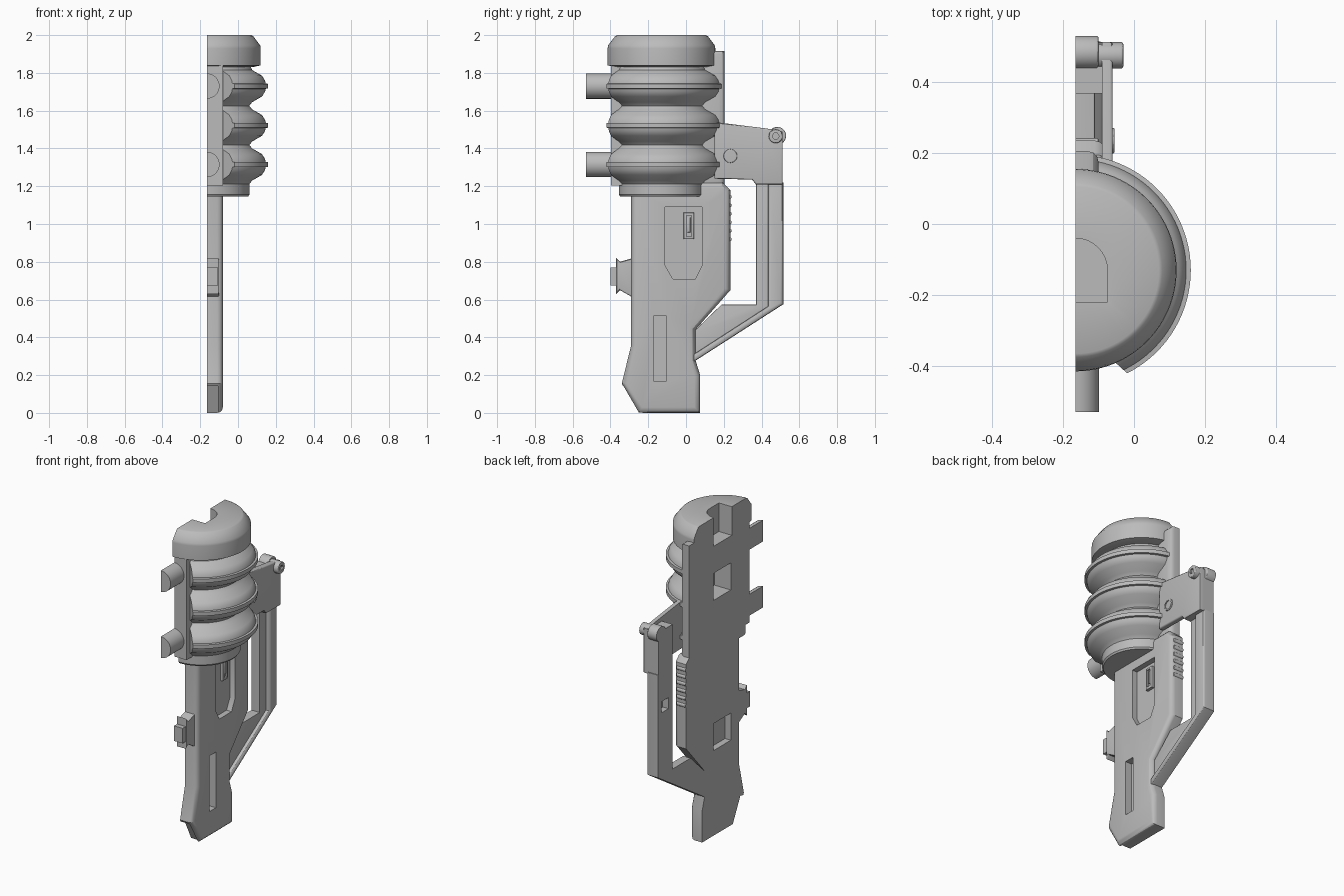
import bpy, bmesh, math
from mathutils import Vector, Matrix

if "Cube" in bpy.data.objects:
    bpy.data.objects.remove(bpy.data.objects["Cube"])

FLAT = -0.165      # plane of the flat mating side
AXIS_Y = -0.13     # y of the barrel axis

grey = bpy.data.materials.new("plain grey")
grey.use_nodes = True
grey.diffuse_color = (0.5, 0.5, 0.5, 1)
grey.node_tree.nodes["Principled BSDF"].inputs["Base Color"].default_value = (0.5, 0.5, 0.5, 1)


def finish(name, bm):
    bmesh.ops.recalc_face_normals(bm, faces=bm.faces)
    mesh = bpy.data.meshes.new(name)
    bm.to_mesh(mesh)
    bm.free()
    mesh.materials.append(grey)
    ob = bpy.data.objects.new(name, mesh)
    bpy.context.collection.objects.link(ob)
    return ob


def plate(name, outline, x0, x1, bevel=0.0):
    """Extrude a (y, z) outline along x and round its +x rim."""
    bm = bmesh.new()
    base = bm.faces.new([bm.verts.new((x0, y, z)) for y, z in outline])
    ext = bmesh.ops.extrude_face_region(bm, geom=[base], use_keep_orig=True)["geom"]
    for v in ext:
        if isinstance(v, bmesh.types.BMVert):
            v.co.x = x1
    if bevel:
        rim = [e for e in bm.edges if all(abs(v.co.x - x1) < 1e-5 for v in e.verts)]
        bmesh.ops.bevel(bm, geom=rim, offset=bevel, segments=3, profile=0.5,
                        affect='EDGES', clamp_overlap=True)
    return finish(name, bm)


def box(name, y0, y1, z0, z1, x0, x1, bevel=0.0):
    return plate(name, [(y0, z0), (y1, z0), (y1, z1), (y0, z1)], x0, x1, bevel)


def disc(name, y, z, r, x0, x1, bevel=0.0, n=32):
    ring = [(y + r * math.cos(2 * math.pi * i / n), z + r * math.sin(2 * math.pi * i / n))
            for i in range(n)]
    return plate(name, ring, x0, x1, bevel)


def half_lathe(name, profile, steps=48, trim=None):
    """Half turn of an (r, z) profile about the barrel axis, closed on the flat side."""
    bm = bmesh.new()
    pts = [(0, profile[0][1])] + profile + [(0, profile[-1][1])]
    rows = []
    for i in range(steps + 1):
        a = math.pi * (i / steps - 0.5)
        rows.append([bm.verts.new((FLAT + r * math.cos(a), AXIS_Y + r * math.sin(a), z))
                     for r, z in pts])
    for a, b in zip(rows, rows[1:]):
        for j in range(len(pts) - 1):
            bm.faces.new((a[j], b[j], b[j + 1], a[j + 1]))
    bm.faces.new(rows[0])
    bm.faces.new(rows[-1])
    bmesh.ops.remove_doubles(bm, verts=bm.verts, dist=1e-5)
    if trim:
        co, no = trim
        geom = bm.verts[:] + bm.edges[:] + bm.faces[:]
        cut = bmesh.ops.bisect_plane(bm, geom=geom, plane_co=co, plane_no=no, clear_inner=True)
        edges = [e for e in cut["geom_cut"] if isinstance(e, bmesh.types.BMEdge)]
        bmesh.ops.holes_fill(bm, edges=edges)
    return finish(name, bm)


def carve(ob, *cutters):
    """Subtract the cutters for good."""
    for c in cutters:
        c.hide_render = True
        mod = ob.modifiers.new("cut", 'BOOLEAN')
        mod.operation, mod.object, mod.solver = 'DIFFERENCE', c, 'EXACT'
    deps = bpy.context.evaluated_depsgraph_get()
    deps.update()
    mesh = bpy.data.meshes.new_from_object(ob.evaluated_get(deps))
    ob.modifiers.clear()
    ob.data = mesh


helpers = []


def cutter(ob):
    helpers.append(ob)
    return ob


# Ribbed barrel with three bulging rings, trimmed beside the front rail
bulge = [(0.24, 0.085), (0.292, 0.055), (0.308, 0.03), (0.312, 0.014), (0.325, 0.012),
         (0.325, -0.012), (0.312, -0.014), (0.308, -0.03), (0.292, -0.055), (0.24, -0.085)]
ribs = [(0.225, 1.85)]
for zc in (1.73, 1.522, 1.315):
    ribs += [(r, zc + dz) for r, dz in bulge] + [(0.225, zc - 0.104)]
barrel = half_lathe("ribbed_barrel", ribs,
                    trim=(Vector((-0.02, -0.42, 0)), Vector((0.055, 0.06, 0)).normalized()))

# Cap and collar
cap = half_lathe("barrel_cap", [(0.235, 2.0), (0.245, 1.995), (0.283, 1.945),
                                (0.285, 1.93), (0.285, 1.84), (0.24, 1.83)])
half_lathe("barrel_collar", [(0.225, 1.225), (0.225, 1.155), (0.218, 1.145)])

# Round-backed socket in the cap and square peg sockets on the flat side
socket = cutter(disc("socket_round", AXIS_Y, 0, 0.09, 1.82, 2.1))
socket.data.transform(Matrix(((0, 0, 1, FLAT), (0, 1, 0, 0), (1, 0, 0, 0), (0, 0, 0, 1)))
                      )
bm = bmesh.new()
bm.from_mesh(socket.data)
bmesh.ops.recalc_face_normals(bm, faces=bm.faces)
bm.to_mesh(socket.data)
bm.free()
socket_box = cutter(box("socket_box", -0.22, AXIS_Y, 1.82, 2.1, -0.3, -0.075))
peg_hole = cutter(box("peg_hole", -0.21, -0.04, 1.48, 1.65, -0.3, -0.05))
carve(cap, socket, socket_box)
carve(barrel, socket, socket_box, peg_hole)

# Rails in front of and behind the barrel, and the two front pegs
box("front_rail", -0.397, -0.27, 1.205, 1.95, FLAT, -0.08)
box("rear_rail", 0.05, 0.205, 1.2, 1.915, FLAT, -0.1, 0.03)
for i, zc in enumerate((1.73, 1.315)):
    bm = bmesh.new()
    arc = [(FLAT + 0.067 * math.cos(a), zc + 0.067 * math.sin(a))
           for a in (math.pi * (k / 16 - 0.5) for k in range(17))]
    face = bm.faces.new([bm.verts.new((x, -0.53, z)) for x, z in arc])
    ext = bmesh.ops.extrude_face_region(bm, geom=[face], use_keep_orig=True)["geom"]
    for v in ext:
        if isinstance(v, bmesh.types.BMVert):
            v.co.y = -0.3
    finish(f"front_peg_{i + 1}", bm)

# Main body
body = plate("body", [(-0.29, 1.2), (-0.29, 0.36), (-0.34, 0.155), (-0.25, 0), (0.075, 0),
                      (0.075, 0.2), (0.05, 0.28), (0.05, 0.44), (0.235, 0.65),
                      (0.235, 1.18), (0.195, 1.22), (0, 1.22)], FLAT, -0.08, 0.03)
carve(body,
      cutter(plate("recess", [(-0.11, 1.09), (0.085, 1.09), (0.085, 0.78), (0.05, 0.71),
                              (-0.07, 0.71), (-0.11, 0.78)], -0.115, 0)),
      cutter(box("side_slot", -0.17, -0.105, 0.165, 0.515, -0.125, 0)),
      cutter(box("body_hole", -0.21, -0.04, 0.535, 0.705, -0.3, -0.125)),
      cutter(plate("toe_notch", [(-0.38, 0.13), (-0.305, 0.15), (-0.22, -0.02),
                                 (-0.38, -0.02)], -0.3, -0.105)))

# Release button in the recess
button = box("button_frame", -0.012, 0.042, 0.92, 1.06, -0.12, -0.095, 0.006)
carve(button, cutter(box("button_gap", 0.002, 0.028, 0.935, 1.045, -0.105, 0)))
box("button", 0.007, 0.023, 0.955, 1.035, -0.12, -0.098, 0.004)

# Grip ridges on the rear edge
for i in range(6):
    disc(f"grip_ridge_{i + 1}", 0.229, 0.92 + i * 0.045, 0.013, FLAT, -0.1, 0.004, 12)

# Front lug
plate("front_lug", [(-0.28, 0.82), (-0.35, 0.8), (-0.37, 0.82), (-0.37, 0.63), (-0.35, 0.65),
                    (-0.28, 0.61)], FLAT, -0.1, 0.008)
box("lug_tip", -0.4, -0.36, 0.675, 0.77, FLAT, -0.105)

# Rear handle: thick outer rim and thin inner web
rim = plate("handle_rim", [(0.435, 1.22), (0.515, 1.22), (0.515, 0.575), (0.04, 0.27),
                           (0.04, 0.31), (0.435, 0.565)], FLAT, -0.085, 0.015)
web = plate("handle_web", [(0.37, 1.22), (0.46, 1.22), (0.46, 0.56), (0.04, 0.285),
                           (0.04, 0.43), (0.19, 0.575), (0.37, 0.575)], FLAT, -0.11, 0.005)
handle_hole = cutter(box("handle_hole", 0.41, 0.48, 0.97, 1.04, -0.3, -0.125))
carve(rim, handle_hole)
carve(web, handle_hole)

# Latch arm, its block, hinge knob and pivot
plate("latch_arm", [(0.15, 1.24), (0.35, 1.235), (0.37, 1.21), (0.512, 1.21), (0.512, 1.49),
                    (0.43, 1.505), (0.15, 1.54)], -0.09, -0.06, 0.008)
box("latch_block", 0.368, 0.51, 1.21, 1.485, FLAT, -0.075)
disc("hinge_barrel", 0.483, 1.467, 0.047, FLAT, -0.1, 0.006)
knob = disc("hinge_knob", 0.475, 1.465, 0.037, -0.1, -0.03, 0.006)
carve(knob, cutter(disc("knob_socket", 0.475, 1.465, 0.018, -0.042, 0, 0, 6)))
pivot = disc("pivot_ring", 0.235, 1.36, 0.036, -0.09, -0.055, 0.004)
carve(pivot, cutter(disc("pivot_bore", 0.235, 1.36, 0.026, -0.064, 0)))

# Remove cutters, then smooth the curved surfaces
for ob in helpers:
    bpy.data.objects.remove(ob)
bpy.ops.object.select_all(action='DESELECT')
for ob in bpy.context.collection.objects:
    if ob.type == 'MESH' and grey.name in ob.data.materials:
        ob.select_set(True)
        bpy.context.view_layer.objects.active = ob
bpy.ops.object.shade_smooth_by_angle(angle=math.radians(30))
